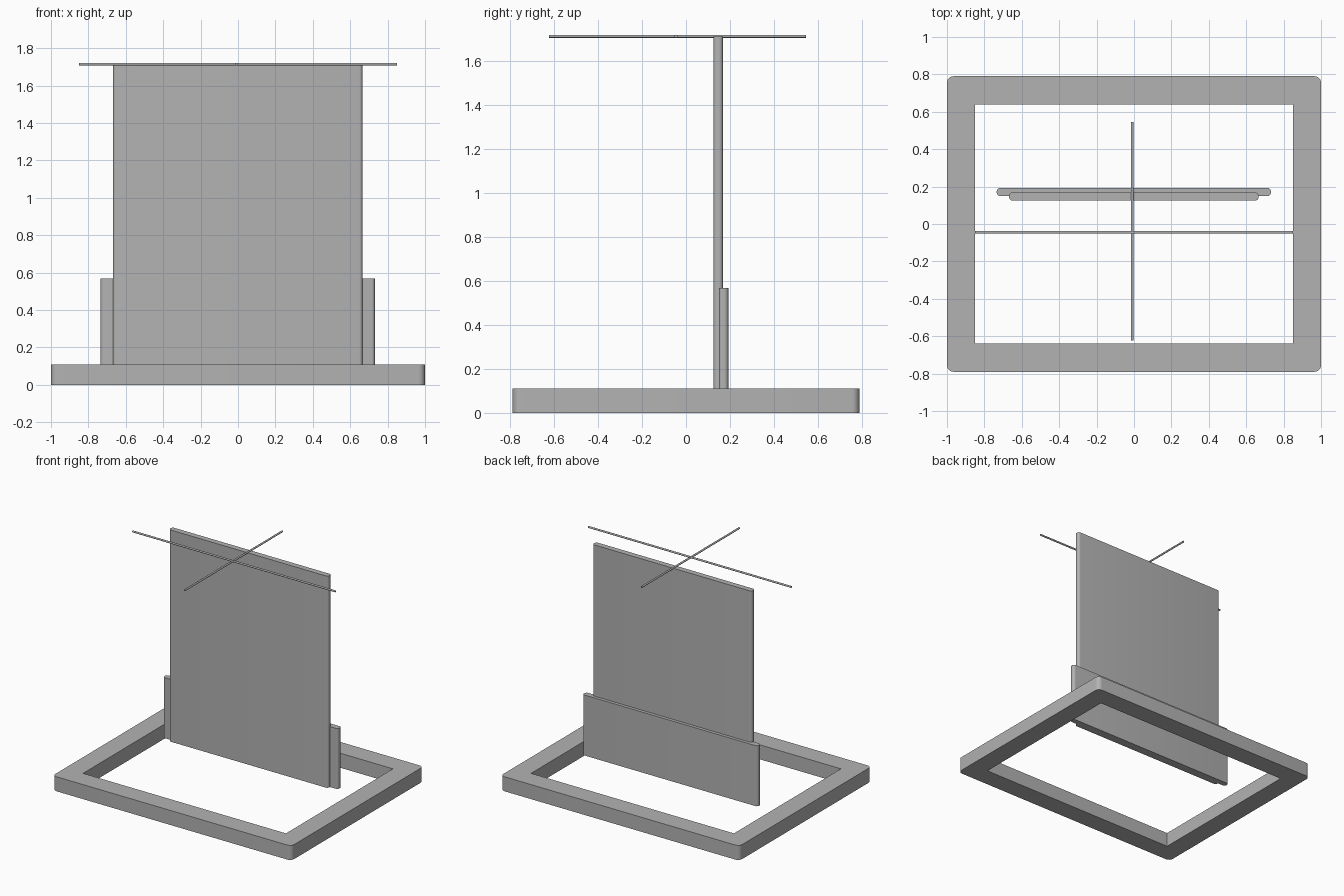
import bpy, bmesh, math
from mathutils import Matrix

cube = bpy.data.objects.get("Cube")
if cube:
    bpy.data.objects.remove(cube, do_unlink=True)

# One plain grey for every part
GREY = (0.45, 0.45, 0.45, 1)
grey = bpy.data.materials.new("plain grey")
grey.use_nodes = True
grey.diffuse_color = GREY
grey.node_tree.nodes["Principled BSDF"].inputs["Base Color"].default_value = GREY


def finish(name, bm):
    bmesh.ops.recalc_face_normals(bm, faces=bm.faces)
    mesh = bpy.data.meshes.new(name)
    bm.to_mesh(mesh)
    bm.free()
    mesh.materials.append(grey)
    obj = bpy.data.objects.new(name, mesh)
    bpy.context.collection.objects.link(obj)
    bpy.ops.object.select_all(action='DESELECT')
    obj.select_set(True)
    bpy.context.view_layer.objects.active = obj
    bpy.ops.object.shade_smooth_by_angle(angle=math.radians(35))
    return obj


def rounded_rect(hx, hy, r, steps=6):
    """Outline of a rectangle, same point count for any radius."""
    pts = []
    for q, (sx, sy) in enumerate(((1, 1), (-1, 1), (-1, -1), (1, -1))):
        for i in range(steps + 1):
            a = math.pi / 2 * (q + i / steps)
            pts.append((sx * (hx - r) + r * math.cos(a),
                        sy * (hy - r) + r * math.sin(a)))
    return pts


def slab(name, hx, hy, r, cx, cy, z0, z1):
    bm = bmesh.new()
    verts = [bm.verts.new((cx + x, cy + y, z0)) for x, y in rounded_rect(hx, hy, r)]
    face = bm.faces.new(verts)
    top = bmesh.ops.extrude_face_region(bm, geom=[face], use_keep_orig=True)["geom"]
    moved = [g for g in top if isinstance(g, bmesh.types.BMVert)]
    bmesh.ops.translate(bm, verts=moved, vec=(0, 0, z1 - z0))
    return finish(name, bm)


def frame(name, hx, hy, border, r, height):
    """Open rectangular base: rounded outside, square opening inside."""
    bm = bmesh.new()
    rings = []
    for pts in (rounded_rect(hx, hy, r), rounded_rect(hx - border, hy - border, 0)):
        for z in (0, height):
            rings.append([bm.verts.new((x, y, z)) for x, y in pts])
    out_low, out_top, in_low, in_top = rings
    n = len(out_low)
    for a, b in ((out_low, out_top), (out_top, in_top), (in_top, in_low), (in_low, out_low)):
        for i in range(n):
            j = (i + 1) % n
            bm.faces.new((a[i], a[j], b[j], b[i]))
    bmesh.ops.remove_doubles(bm, verts=bm.verts, dist=1e-5)
    return finish(name, bm)


def rod(name, length, axis, centre, radius=0.0068):
    bm = bmesh.new()
    turn = Matrix.Rotation(math.pi / 2, 4, 'Y' if axis == 'X' else 'X')
    bmesh.ops.create_cone(bm, cap_ends=True, segments=16, radius1=radius,
                          radius2=radius, depth=length,
                          matrix=Matrix.Translation(centre) @ turn)
    return finish(name, bm)


# Base frame
frame("base_frame", 1.0, 0.79, 0.15, 0.035, 0.11)

# Upright boards, the low one behind the tall one
slab("tall_panel", 0.667, 0.0215, 0.018, -0.001, 0.147, 0.11, 1.713)
slab("low_back_panel", 0.733, 0.0215, 0.018, -0.001, 0.171, 0.11, 0.568)

# Crossed rods at the top
ROD_Z = 1.7145
rod("cross_rod", 1.70, 'X', (-0.001, -0.045, ROD_Z))
rod("depth_rod", 1.17, 'Y', (-0.01, -0.039, ROD_Z))
